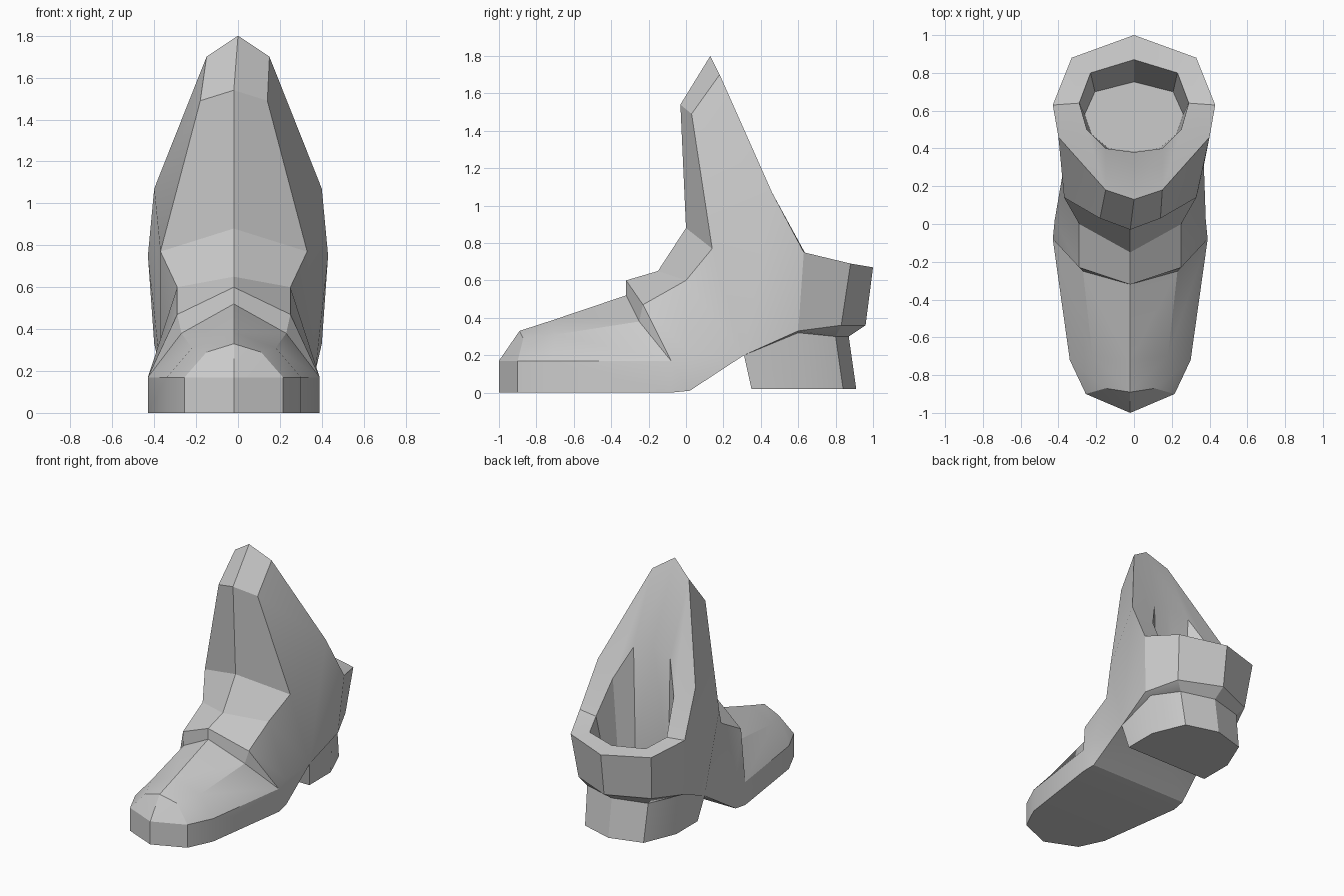
import bpy, bmesh, math

cube = bpy.data.objects.get("Cube")
if cube:
    bpy.data.objects.remove(cube, do_unlink=True)

grey = bpy.data.materials.new("plain_grey")
grey.use_nodes = True
colour = (0.6, 0.6, 0.6, 1)
grey.diffuse_color = colour
grey.node_tree.nodes["Principled BSDF"].inputs["Base Color"].default_value = colour


def build(name, strips, lean=0.0):
    """Loft each strip of half rows, on both sides of the middle plane, into one shell."""
    bm = bmesh.new()
    cache = {}

    def vert(point, side):
        x, y, z = point
        key = (round(x * side, 4), y, z)
        if key not in cache:
            # the foot and instep sit slightly to one side of the shaft
            shift = lean if y < 0.2 and z < 1.6 else 0.0
            cache[key] = bm.verts.new((x * side + shift, y, z))
        return cache[key]

    for rows in strips:
        for a, b in zip(rows, rows[1:]):
            for i in range(len(a) - 1):
                for side in (1, -1):
                    loop = [vert(p, side) for p in (a[i], a[i + 1], b[i + 1], b[i])]
                    loop = list(dict.fromkeys(loop))
                    if len(loop) > 2 and not bm.faces.get(loop):
                        bm.faces.new(loop)
    bmesh.ops.recalc_face_normals(bm, faces=bm.faces)
    mesh = bpy.data.meshes.new(name)
    bm.to_mesh(mesh)
    bm.free()
    mesh.materials.append(grey)
    obj = bpy.data.objects.new(name, mesh)
    bpy.context.collection.objects.link(obj)
    bpy.ops.object.select_all(action='DESELECT')
    obj.select_set(True)
    bpy.context.view_layer.objects.active = obj
    bpy.ops.object.shade_smooth_by_angle(angle=math.radians(25))
    return obj


def station(top, shoulder, edge, sole_z=0.0):
    """Foot section: ridge, shoulder, welt edge, sole edge, sole middle."""
    x, y, z = edge
    return [top, shoulder, edge, (x, y, sole_z), (0, y, sole_z)]


# Shared corner points of the ankle and the arch
ankle_mid, ankle_side = (0, 0, .88), (.35, .14, .77)
arch_side, arch_mid = (.37, .31, .2), (0, .31, .2)
tongue_mid, tongue_side = (0, -.03, 1.54), (.16, .03, 1.49)

# Opening: outer rim from the peak to the back, and the inner rim
outer_rim = [(0, .13, 1.8), (.15, .18, 1.7), (.4, .46, 1.07),
             (.43, .63, .75), (.33, .88, .69), (0, 1, .67)]
inner_rim = [(0, .38, 1.25), (.15, .4, 1.2), (.25, .5, .98),
             (.29, .64, .74), (.23, .8, .7), (0, .87, .69)]
peak, peak_side, rim_side, rim_corner = outer_rim[:4]
cavity = [(x * .9, .55 + (y - .6) * .75, .4) for x, y, z in inner_rim]
cavity_floor = [(0, y, z) for x, y, z in cavity]

# Foot: toe, vamp, raised strap edge, instep and arch
tip = (0, -1, .17)
welt = (.41, -.08, .17)
foot = [
    station(tip, tip, tip),
    station((0, -.89, .33), (.13, -.87, .29), (.235, -.9, .17)),
    station((0, -.72, .385), (.2, -.7, .31), (.32, -.72, .17)),
    station((0, -.32, .52), (.25, -.25, .38), welt),
    station((0, -.32, .6), (.27, -.23, .47), welt),
    station((0, -.15, .65), (.27, 0, .6), (.4, .02, .2), .01),
    [ankle_mid, ankle_side, arch_side, arch_side, arch_mid],
]

# Shaft: front panel, side panel, and the small triangle below the rim
front_panel = [[ankle_mid, ankle_side], [tongue_mid, tongue_side], [peak, peak_side]]
side_panel = [[tongue_side, ankle_side, arch_side], [peak_side, rim_side, arch_side]]
side_gusset = [[rim_side, arch_side], [rim_corner, arch_side]]

# Heel cup: rim, lower edge, neck above the heel, and underside
neck = [arch_side, (.35, .6, .32), (.25, .8, .3), (0, .87, .3)]
heel_cup = [
    [arch_side] + outer_rim[3:],
    [arch_side, (.4, .6, .33), (.3, .83, .36), (0, .96, .36)],
    neck,
    [arch_mid] * len(neck),
]
opening = [outer_rim, inner_rim, cavity, cavity_floor]

build("boot_upper",
      [foot, front_panel, side_panel, side_gusset, heel_cup, opening], lean=-.02)

# Heel block: closed stack under the neck
heel_bottom = [(.34, .35, .02), (.34, .6, .02), (.24, .84, .02), (0, .91, .02)]
heel_front = (0, .35, .02)
top_loop, low_loop = [arch_mid] + neck, [heel_front] + heel_bottom
build("heel_block", [[[arch_mid] * len(top_loop), top_loop, low_loop,
                      [heel_front] * len(low_loop)]])
